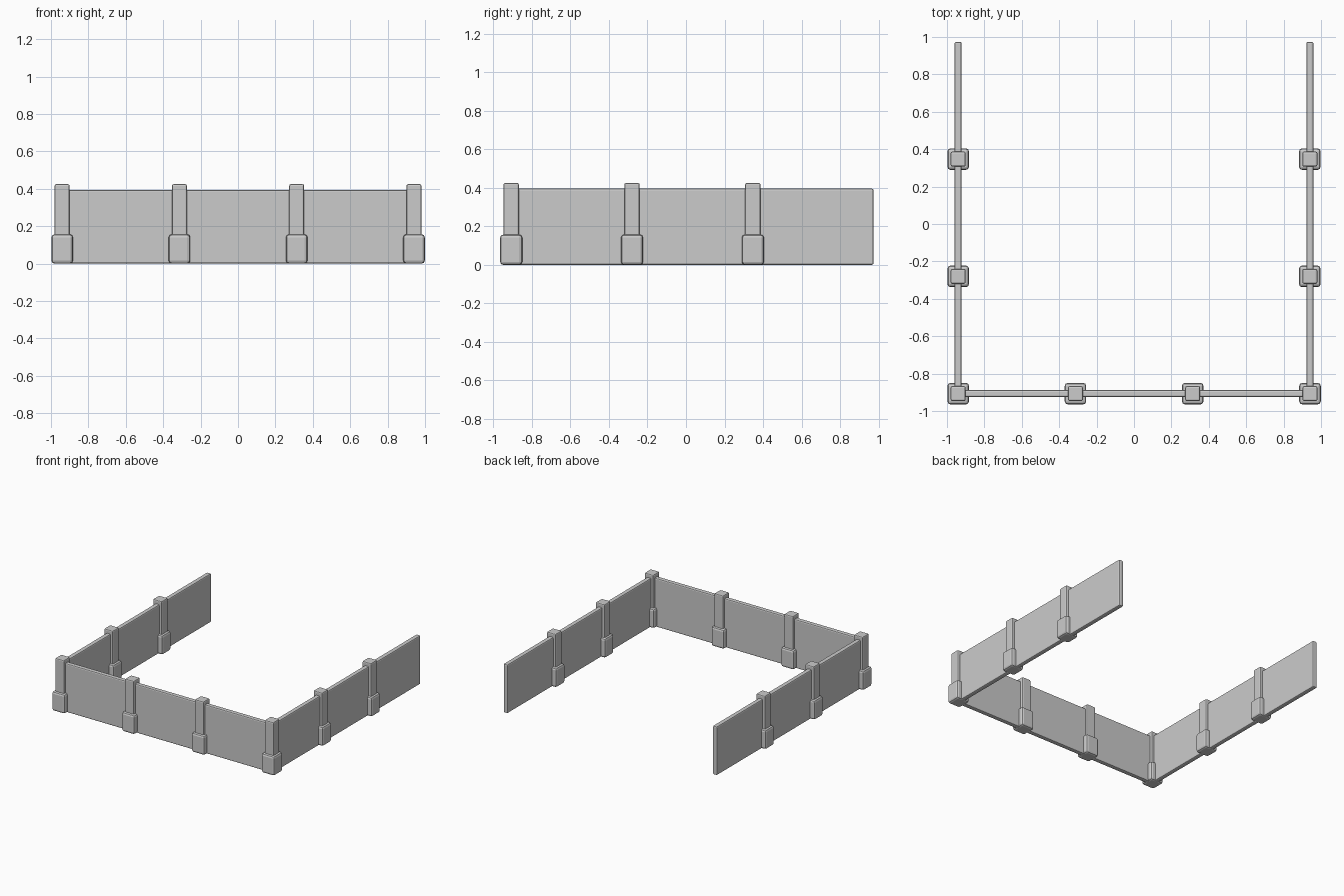
import bpy
import bmesh
from mathutils import Matrix

cube = bpy.data.objects.get("Cube")
if cube:
    bpy.data.objects.remove(cube, do_unlink=True)

# Plain grey for the whole fence
GREY = (0.6, 0.6, 0.6, 1)
mat = bpy.data.materials.new("plain_grey")
mat.use_nodes = True
mat.diffuse_color = GREY
mat.node_tree.nodes["Principled BSDF"].inputs["Base Color"].default_value = GREY


def block(name, x, y, size, bevel):
    """Rounded-edge box standing on the ground, centred on x, y."""
    bm = bmesh.new()
    bmesh.ops.create_cube(bm, size=1, matrix=Matrix.Diagonal((*size, 1)))
    bmesh.ops.translate(bm, verts=bm.verts, vec=(x, y, size[2] / 2))
    bmesh.ops.bevel(bm, geom=bm.edges[:], offset=bevel, segments=2,
                    profile=0.5, affect='EDGES')
    mesh = bpy.data.meshes.new(name)
    bm.to_mesh(mesh)
    bm.free()
    mesh.materials.append(mat)
    obj = bpy.data.objects.new(name, mesh)
    bpy.context.collection.objects.link(obj)
    return obj


SIDE, FRONT, STEP = 0.94, -0.907, 0.627
THICK, WALL_H = 0.038, 0.395
POST_W, POST_H = 0.08, 0.425
FOOT_W, FOOT_H = 0.115, 0.157

# Posts with a wider foot: four along the front, two more down each side
spots = [(-SIDE + i * STEP, FRONT) for i in range(4)]
spots += [(s * SIDE, FRONT + i * STEP) for s in (-1, 1) for i in (1, 2)]
for x, y in spots:
    block("post", x, y, (POST_W, POST_W, POST_H), 0.009)
    block("post_foot", x, y, (FOOT_W, FOOT_W, FOOT_H), 0.016)

# Panels between the posts; the last one on each side runs free at the back
for i in range(3):
    block("front_panel", -SIDE + (i + 0.5) * STEP, FRONT,
          (STEP, THICK, WALL_H), 0.009)
    for side, x in (("right", -SIDE), ("left", SIDE)):
        block(side + "_panel", x, FRONT + (i + 0.5) * STEP,
              (THICK, STEP, WALL_H), 0.009)
